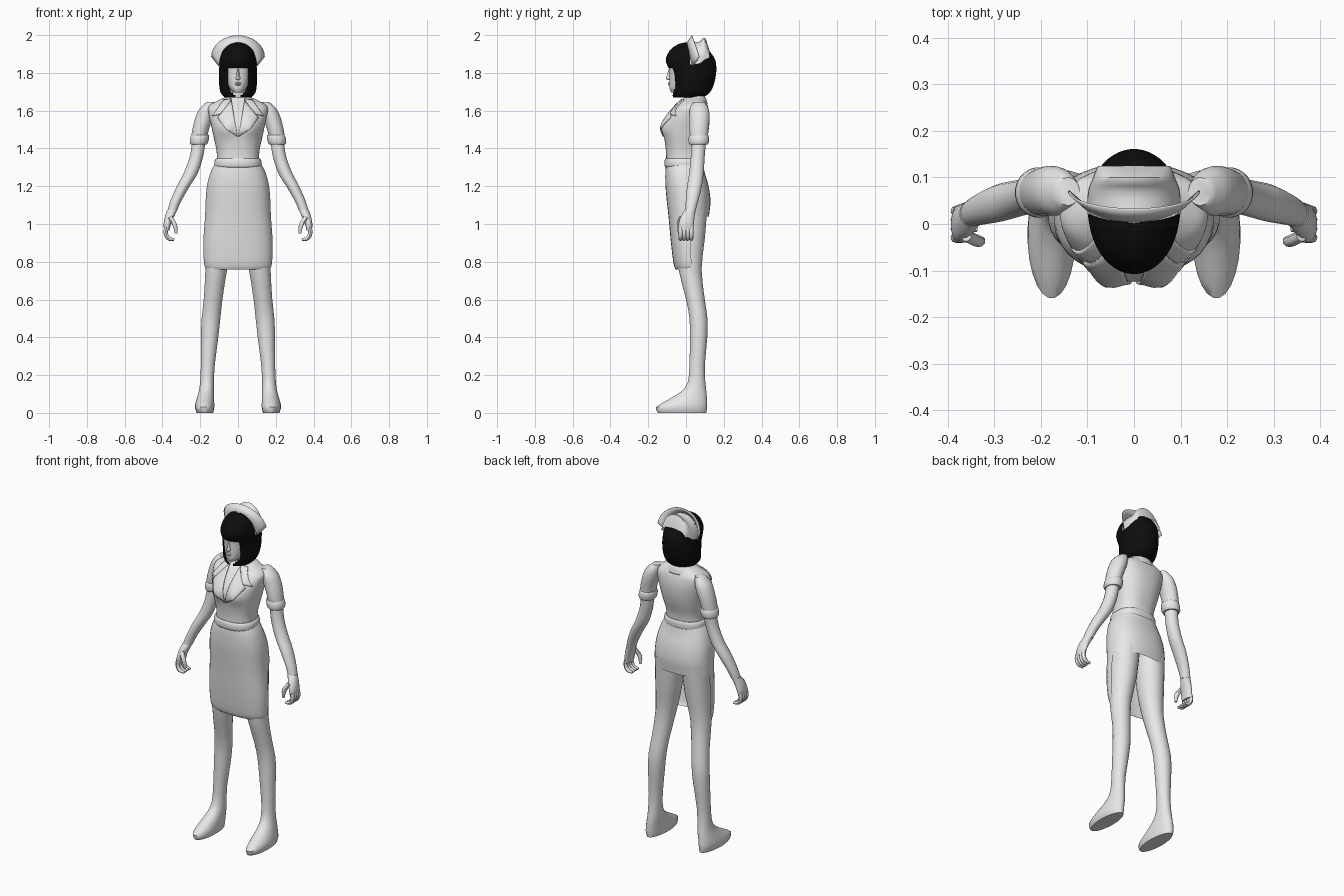
import bpy, bmesh, math
from mathutils import Vector
from mathutils.bvhtree import BVHTree

if "Cube" in bpy.data.objects:
    bpy.data.objects.remove(bpy.data.objects["Cube"])


def material(name, value):
    mat = bpy.data.materials.new(name)
    mat.use_nodes = True
    color = (value, value, value, 1)
    mat.diffuse_color = color
    mat.node_tree.nodes["Principled BSDF"].inputs["Base Color"].default_value = color
    return mat


GREY = material("pale_grey", 0.8)
BLACK = material("hair_black", 0.004)


def finish(obj, mat, mirror=False, thickness=0):
    obj.data.materials.append(mat)
    if thickness:
        mod = obj.modifiers.new("thickness", "SOLIDIFY")
        mod.thickness = thickness
    if mirror:
        obj.modifiers.new("mirror", "MIRROR")
    bpy.ops.object.select_all(action="DESELECT")
    obj.select_set(True)
    bpy.context.view_layer.objects.active = obj
    bpy.ops.object.shade_smooth_by_angle(angle=math.radians(45))
    return obj


def from_bmesh(name, bm, mat, **kw):
    bmesh.ops.recalc_face_normals(bm, faces=bm.faces)
    mesh = bpy.data.meshes.new(name)
    bm.to_mesh(mesh)
    bm.free()
    obj = bpy.data.objects.new(name, mesh)
    bpy.context.collection.objects.link(obj)
    return finish(obj, mat, **kw)


def resample(rows, steps):
    """Catmull-Rom interpolation of cross-section rows."""
    out = []
    for i in range(len(rows) - 1):
        a, b, c, d = rows[max(i - 1, 0)], rows[i], rows[i + 1], rows[min(i + 2, len(rows) - 1)]
        for s in range(steps):
            t = s / steps
            out.append([q + t / 2 * (r - p + t * (2 * p - 5 * q + 4 * r - w + t * (3 * (q - r) + w - p)))
                        for p, q, r, w in zip(a, b, c, d)])
    return out + [list(rows[-1])]


def loft(name, rows, mat=GREY, sides=24, steps=3, power=2.0, shape=None, cut=None, caps=True, **kw):
    """Stack level rings; each row is centre x, height, half width, front y, back y."""
    bm = bmesh.new()
    rings = []
    for cx, z, rx, front, back in resample(rows, steps):
        ring = []
        for k in range(sides):
            a = math.tau * (k + 0.5) / sides
            c, s = (math.copysign(abs(v) ** (2 / power), v) for v in (math.cos(a), math.sin(a)))
            co = Vector((cx + rx * c, (front + back) / 2 + (back - front) / 2 * s, z))
            ring.append(bm.verts.new(shape(co) if shape else co))
        rings.append(ring)
    for low, high in zip(rings, rings[1:]):
        for k in range(sides):
            n = (k + 1) % sides
            bm.faces.new((low[k], low[n], high[n], high[k]))
    if caps:
        bm.faces.new(rings[0])
        bm.faces.new(rings[-1])
    if cut:
        doomed = [f for f in bm.faces if cut(f.calc_center_median())]
        bmesh.ops.delete(bm, geom=doomed, context="FACES")
    return from_bmesh(name, bm, mat, **kw)


def sheet(name, fn, nu=12, nv=3, mat=GREY, **kw):
    """Grid surface from a function of u and v in 0..1."""
    bm = bmesh.new()
    g = [[bm.verts.new(fn(i / nu, j / nv)) for j in range(nv + 1)] for i in range(nu + 1)]
    for i in range(nu):
        for j in range(nv):
            bm.faces.new((g[i][j], g[i + 1][j], g[i + 1][j + 1], g[i][j + 1]))
    return from_bmesh(name, bm, mat, **kw)


def finger(name, points, radius):
    curve = bpy.data.curves.new(name, "CURVE")
    curve.dimensions = "3D"
    curve.bevel_depth, curve.bevel_resolution = radius, 2
    curve.use_fill_caps = True
    curve.resolution_u = 3
    spline = curve.splines.new("BEZIER")
    spline.bezier_points.add(len(points) - 1)
    for bp, co in zip(spline.bezier_points, points):
        bp.co = co
        bp.handle_left_type = bp.handle_right_type = "AUTO"
    spline.bezier_points[-1].radius = 0.6
    temp = bpy.data.objects.new(name, curve)
    bpy.context.collection.objects.link(temp)
    mesh = bpy.data.meshes.new_from_object(temp.evaluated_get(bpy.context.evaluated_depsgraph_get()))
    bpy.data.objects.remove(temp)
    obj = bpy.data.objects.new(name, mesh)
    bpy.context.collection.objects.link(obj)
    obj.data.materials.clear()
    return finish(obj, GREY, mirror=True)


# Legs with feet
loft("legs", [(.175, 0, .044, -.15, .108), (.177, .03, .052, -.16, .113), (.174, .065, .048, -.105, .112),
              (.168, .11, .041, -.03, .109), (.164, .16, .037, .008, .103), (.16, .25, .037, .018, .1),
              (.15, .4, .046, .02, .113), (.143, .5, .05, .018, .114), (.132, .6, .05, 0, .1),
              (.115, .76, .058, -.04, .083), (.097, .92, .074, -.055, .1), (.088, 1.1, .08, -.06, .115)],
     mirror=True, steps=2)

# Skirt: long in front, short behind
loft("skirt", [(0, .76, .168, -.055, .09), (0, .79, .18, -.066, .1), (0, .9, .184, -.08, .11),
               (0, 1.04, .175, -.093, .122), (0, 1.12, .172, -.102, .13), (0, 1.2, .165, -.109, .12),
               (0, 1.27, .147, -.11, .1), (0, 1.32, .122, -.106, .09)], sides=36, steps=4, power=2.4,
     caps=False, cut=lambda c: c.z < 1.04 and c.y > .03)


# Bodice with bust
def bust(co):
    if co.y < 0:
        co.y -= .022 * math.exp(-((abs(co.x) - .06) / .045) ** 2 - ((co.z - 1.51) / .05) ** 2)
    return co


torso = loft("bodice", [(0, 1.31, .113, -.105, .085), (0, 1.38, .113, -.106, .09), (0, 1.45, .127, -.113, .11),
                        (0, 1.51, .14, -.115, .122), (0, 1.57, .153, -.098, .125), (0, 1.62, .157, -.06, .117),
                        (0, 1.65, .115, -.03, .105), (0, 1.675, .06, -.005, .095)],
             sides=40, steps=4, power=2.4, shape=bust)
loft("belt", [(0, 1.3, .12, -.109, .09), (0, 1.31, .126, -.114, .095), (0, 1.335, .124, -.114, .095),
              (0, 1.347, .115, -.108, .09)], sides=36, power=2.4)

# Lapels and collar laid over the chest
tree = BVHTree.FromPolygons([v.co for v in torso.data.vertices], [p.vertices[:] for p in torso.data.polygons])


def on_chest(corners):
    a, b, c, d = (Vector(p) for p in corners)

    def place(u, v):
        x, z = a.lerp(b, u).lerp(d.lerp(c, u), v)
        hit = tree.ray_cast(Vector((x, -1, z)), Vector((0, 1, 0)))[0]
        hit = hit or tree.find_nearest(Vector((x, -.03, z)))[0]
        return hit + Vector((0, -.007, .002))
    return place


sheet("lapels", on_chest([(.035, 1.655), (.11, 1.562), (.065, 1.5), (.003, 1.46)]), 8, 8,
      mirror=True, thickness=.007)
sheet("collar_points", on_chest([(.035, 1.662), (.075, 1.658), (.138, 1.57), (.09, 1.582)]), 6, 8,
      mirror=True, thickness=.009)
loft("collar", [(0, 1.635, .1, -.025, .115), (0, 1.665, .075, -.008, .107), (0, 1.69, .058, .012, .09)],
     caps=False, thickness=.006, cut=lambda c: c.y < 0)
loft("neck", [(0, 1.63, .055, -.012, .085), (0, 1.69, .045, -.012, .075), (0, 1.76, .045, -.02, .07)])

# Arms, sleeves and hands
loft("sleeves", [(.207, 1.45, .042, .022, .115), (.198, 1.5, .044, .018, .12), (.18, 1.56, .047, .018, .125),
                 (.162, 1.61, .042, .02, .12), (.142, 1.645, .025, .04, .1)], mirror=True)
loft("cuffs", [(.208, 1.42, .042, .02, .115), (.207, 1.432, .049, .014, .121), (.202, 1.46, .05, .014, .122),
               (.199, 1.472, .044, .02, .117)], mirror=True, steps=2)
loft("arms", [(.206, 1.45, .036, .03, .108), (.219, 1.36, .036, .025, .1), (.25, 1.27, .038, .016, .094),
              (.29, 1.2, .035, .005, .085), (.33, 1.12, .029, -.002, .065), (.348, 1.07, .026, -.006, .052)],
     mirror=True, sides=16)
loft("hands", [(.377, .965, .015, -.038, .036), (.374, 1, .02, -.04, .042), (.362, 1.04, .025, -.028, .046),
               (.348, 1.075, .027, -.006, .052)], mirror=True, sides=16)
for i, label in enumerate(("index", "middle", "ring", "little")):
    y = -.029 + .019 * i
    finger(label + "_fingers", [(.378, y, .985), (.383, y, .955), (.369, y, .925), (.338, y, .917)], .0115)
finger("thumbs", [(.36, -.025, 1.035), (.335, -.037, .995), (.327, -.035, .95)], .013)

# Head and face
loft("head", [(0, 1.695, .022, -.078, .02), (0, 1.715, .042, -.087, .05), (0, 1.75, .06, -.088, .09),
              (0, 1.8, .073, -.088, .12), (0, 1.86, .078, -.09, .13), (0, 1.92, .06, -.06, .1)], power=2.2)
loft("nose", [(0, 1.762, .006, -.094, -.07), (0, 1.77, .013, -.106, -.07), (0, 1.79, .008, -.1, -.07),
              (0, 1.825, .006, -.09, -.07)], sides=10)
loft("lips", [(0, 1.732, .008, -.09, -.07), (0, 1.738, .017, -.095, -.07), (0, 1.742, .02, -.091, -.07),
              (0, 1.747, .017, -.095, -.07), (0, 1.753, .006, -.09, -.07)], sides=10, steps=1)

# Bobbed hair with a straight fringe and open face
loft("hair", [(0, 1.67, .07, -.07, .09), (0, 1.695, .092, -.075, .125), (0, 1.74, .1, -.075, .148),
              (0, 1.8, .1, -.082, .16), (0, 1.84, .099, -.1, .16), (0, 1.875, .095, -.107, .152),
              (0, 1.92, .078, -.085, .12), (0, 1.95, .045, -.045, .075), (0, 1.96, .015, -.01, .03)],
     BLACK, sides=48, steps=5, thickness=.006, caps=False,
     cut=lambda c: c.y < 0 and c.z < 1.828 and abs(c.x) < .058 * min(1, (c.z - 1.655) / .07))
loft("hair_crown", [(0, 1.9, .08, -.08, .12), (0, 1.957, .025, -.02, .04)], BLACK, steps=1)


# Cap: upright winged brim and a domed crown behind
def brim(u, v):
    t = math.pi * (u - .5)
    s, c = math.sin(t), math.cos(t)
    low = Vector((.102 * s, .035 - .035 * c, 1.835 + .12 * c))
    high = Vector((.142 * s, .07 - .04 * c, 1.885 + .114 * c))
    return low.lerp(high, v)


arches = resample([(.02, .1, 1.845, .12), (.07, .099, 1.85, .115), (.1, .088, 1.87, .115),
                   (.125, .078, 1.88, .035)], 3)


def crown(u, v):
    y, width, base, rise = arches[round(v * (len(arches) - 1))]
    t = math.pi * (u - .5)
    return Vector((width * math.sin(t), y, base + rise * math.cos(t)))


sheet("cap_brim", brim, 16, 2, thickness=.004)
sheet("cap_crown", crown, 16, len(arches) - 1)
